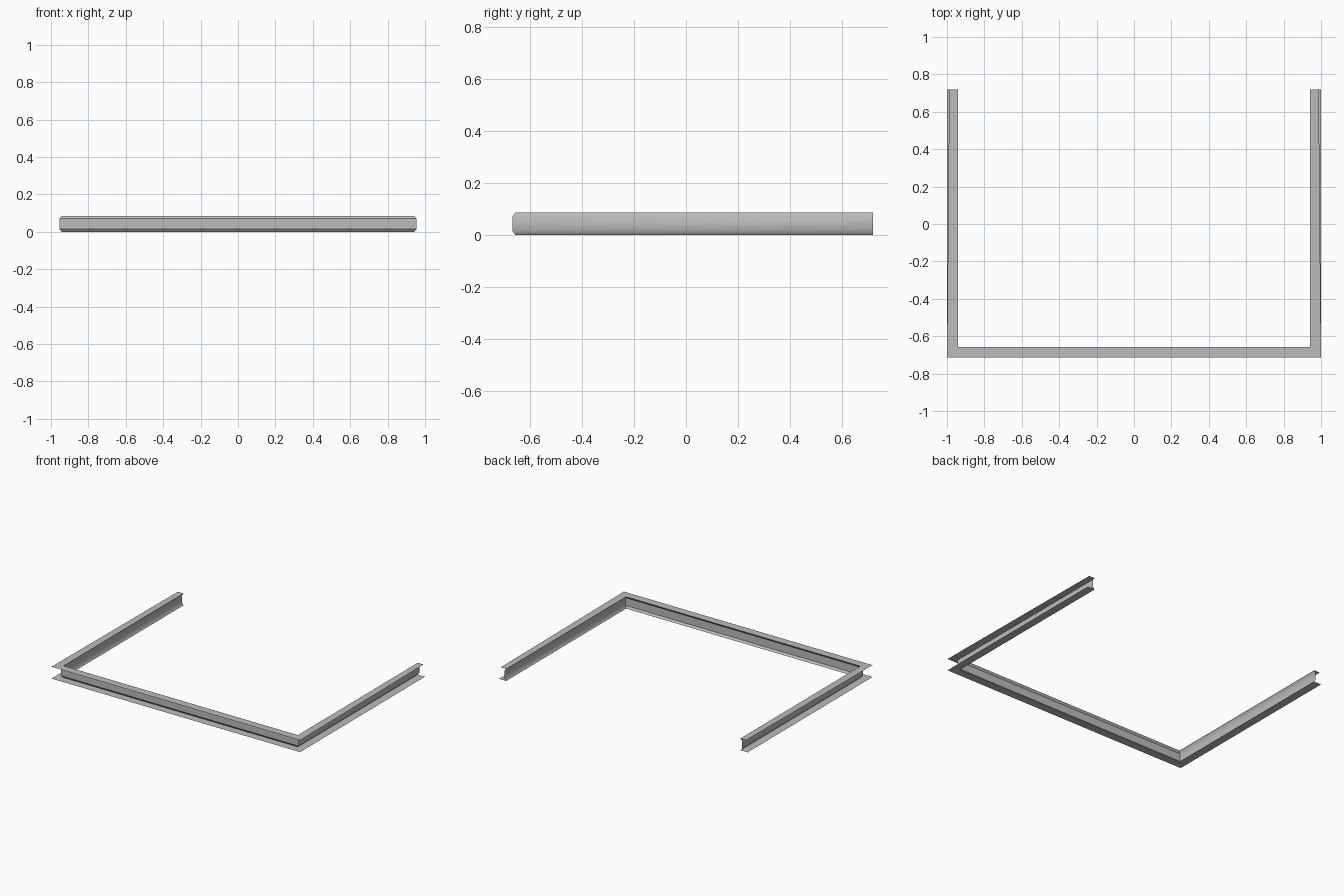
import bpy
import bmesh

cube = bpy.data.objects.get("Cube")
if cube:
    bpy.data.objects.remove(cube, do_unlink=True)

steel = bpy.data.materials.new("steel grey")
steel.use_nodes = True
GREY = (0.5, 0.5, 0.5, 1)
steel.diffuse_color = GREY
steel.node_tree.nodes["Principled BSDF"].inputs["Base Color"].default_value = GREY

IN_X, IN_Y, BACK = 0.942, -0.657, 0.72
HEIGHT = 0.086
FLANGE = 0.06
# Web section: (outward offset, height)
SECTION = [(0, 0), (0.012, 0.015), (0.012, HEIGHT - 0.015), (0, HEIGHT)]


def path(offset, z, taper=0):
    """U-shaped mitred path, from right back round the front to left back."""
    x, y = IN_X + offset, IN_Y - offset
    return [(-x + taper, BACK, z), (-x, y, z), (x, y, z), (x - taper, BACK, z)]


def strip(name, rows, smooth=False):
    """Sheet spanning successive rows of points."""
    bm = bmesh.new()
    grid = [[bm.verts.new(p) for p in row] for row in rows]
    for a, b in zip(grid, grid[1:]):
        for i in range(len(a) - 1):
            face = bm.faces.new((a[i], a[i + 1], b[i + 1], b[i]))
            face.smooth = smooth
    mesh = bpy.data.meshes.new(name)
    bm.to_mesh(mesh)
    bm.free()
    mesh.materials.append(steel)
    obj = bpy.data.objects.new(name, mesh)
    bpy.context.collection.objects.link(obj)


# Three webs, mitred at the front corners
for i, name in enumerate(("right_web", "front_web", "left_web")):
    rows = [path(d, z)[i:i + 2] for d, z in SECTION]
    strip(name, rows, smooth=name != "front_web")

# Thin flanges pointing outward; the upper one narrows a little to the back
strip("top_flange", [path(FLANGE - 0.002, HEIGHT, 0.012), path(0, HEIGHT)])
strip("bottom_flange", [path(0, 0), path(FLANGE - 0.002, 0)])
